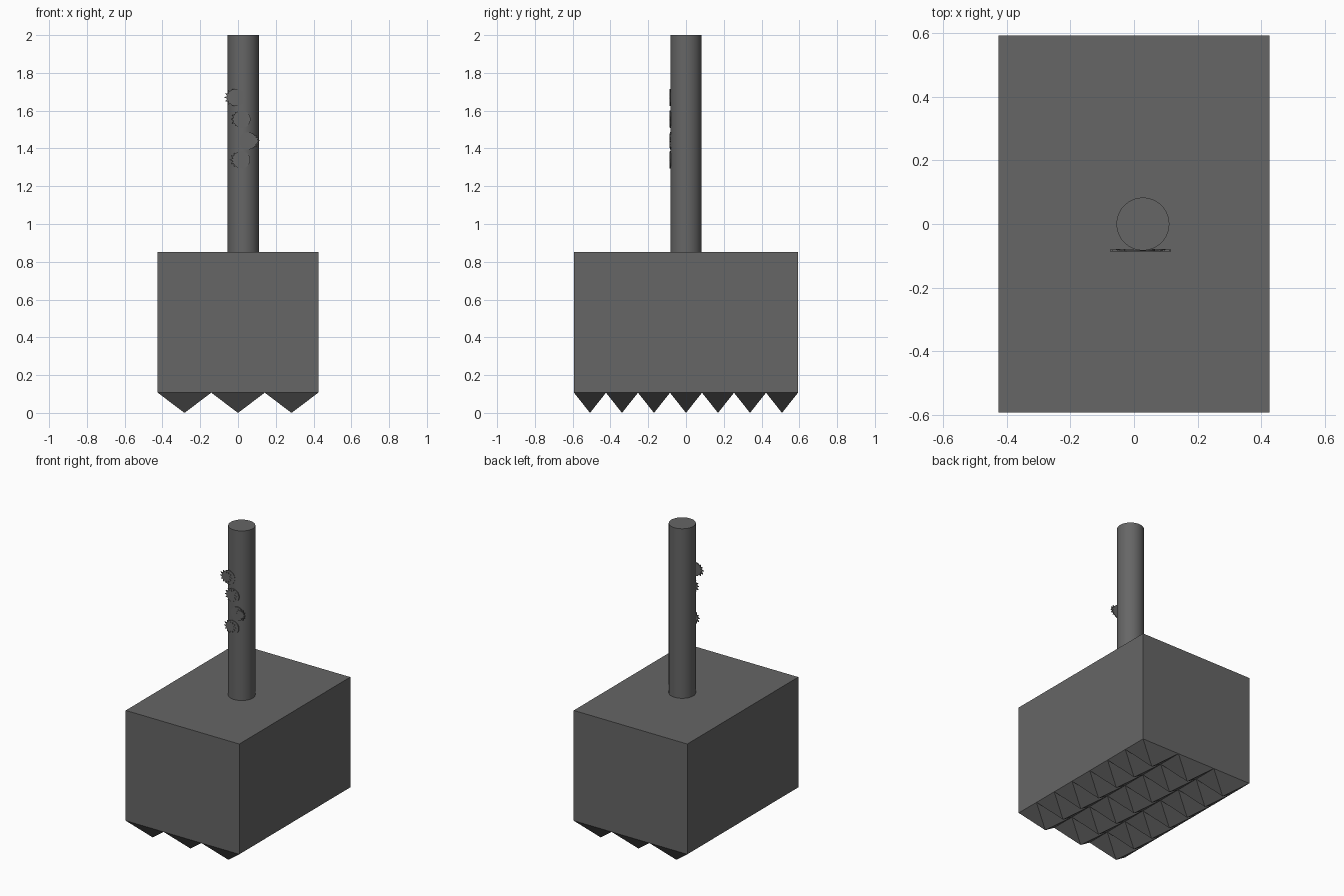
import bpy, bmesh, math

if "Cube" in bpy.data.objects:
    bpy.data.objects.remove(bpy.data.objects["Cube"])

steel = bpy.data.materials.new("dark_grey")
steel.diffuse_color = (0.133, 0.133, 0.133, 1)
steel.use_nodes = True
steel.node_tree.nodes["Principled BSDF"].inputs["Base Color"].default_value = steel.diffuse_color


def make_object(name, bm):
    bmesh.ops.recalc_face_normals(bm, faces=bm.faces)
    mesh = bpy.data.meshes.new(name)
    bm.to_mesh(mesh)
    bm.free()
    obj = bpy.data.objects.new(name, mesh)
    bpy.context.collection.objects.link(obj)
    mesh.materials.append(steel)
    return obj


def flat_plate(name, outline, y_front, y_back):
    """Extrude an x-z outline into a thin upright plate."""
    bm = bmesh.new()
    face = bm.faces.new([bm.verts.new((x, y_front, z)) for x, z in outline])
    out = bmesh.ops.extrude_face_region(bm, geom=[face])
    for v in out["geom"]:
        if isinstance(v, bmesh.types.BMVert):
            v.co.y = y_back
    return make_object(name, bm)


def ring(cx, cz, count, outer, inner):
    """Circle outline, or a spiky one where the radii differ."""
    return [(cx + (inner if i % 2 else outer) * math.cos(math.tau * i / count),
             cz + (inner if i % 2 else outer) * math.sin(math.tau * i / count))
            for i in range(count)]


# Head block, with its underside replaced by rows of pyramid teeth
HX, HY, Z0, Z1 = 0.425, 0.593, 0.107, 0.853
NX, NY = 3, 7
bm = bmesh.new()
bmesh.ops.create_cube(bm, size=1)
for v in bm.verts:
    v.co = (v.co.x * 2 * HX, v.co.y * 2 * HY, Z1 if v.co.z > 0 else Z0)
make_object("hammer_head", bm)

bm = bmesh.new()
dx, dy = 2 * HX / NX, 2 * HY / NY
for i in range(NX):
    for j in range(NY):
        x, y = -HX + i * dx, -HY + j * dy
        base = [bm.verts.new(p) for p in ((x, y, Z0), (x + dx, y, Z0),
                                          (x + dx, y + dy, Z0), (x, y + dy, Z0))]
        tip = bm.verts.new((x + dx / 2, y + dy / 2, 0))
        bm.faces.new(base)
        for k in range(4):
            bm.faces.new((base[k], base[(k + 1) % 4], tip))
make_object("teeth", bm)

# Round handle, slightly off centre
bpy.ops.mesh.primitive_cylinder_add(vertices=64, radius=0.083, depth=2 - Z1,
                                    location=(0.028, 0, (2 + Z1) / 2))
handle = bpy.context.object
handle.name = "handle"
handle.data.materials.append(steel)
bpy.ops.object.shade_smooth_by_angle(angle=math.radians(30))

# Spiky ornaments on the front of the handle: disc x, star x, height, star radius
ornaments = [(-0.010, -0.030, 1.67, 0.045), (0.020, 0.006, 1.555, 0.045),
             (0.053, 0.079, 1.44, 0.038), (0.018, 0.000, 1.34, 0.045)]
for n, (disc_x, star_x, z, r) in enumerate(ornaments, 1):
    flat_plate(f"ornament_disc_{n}", ring(disc_x, z, 32, 0.046, 0.046), -0.085, -0.079)
    flat_plate(f"ornament_star_{n}", ring(star_x, z, 24, r, r * 0.62), -0.087, -0.080)
